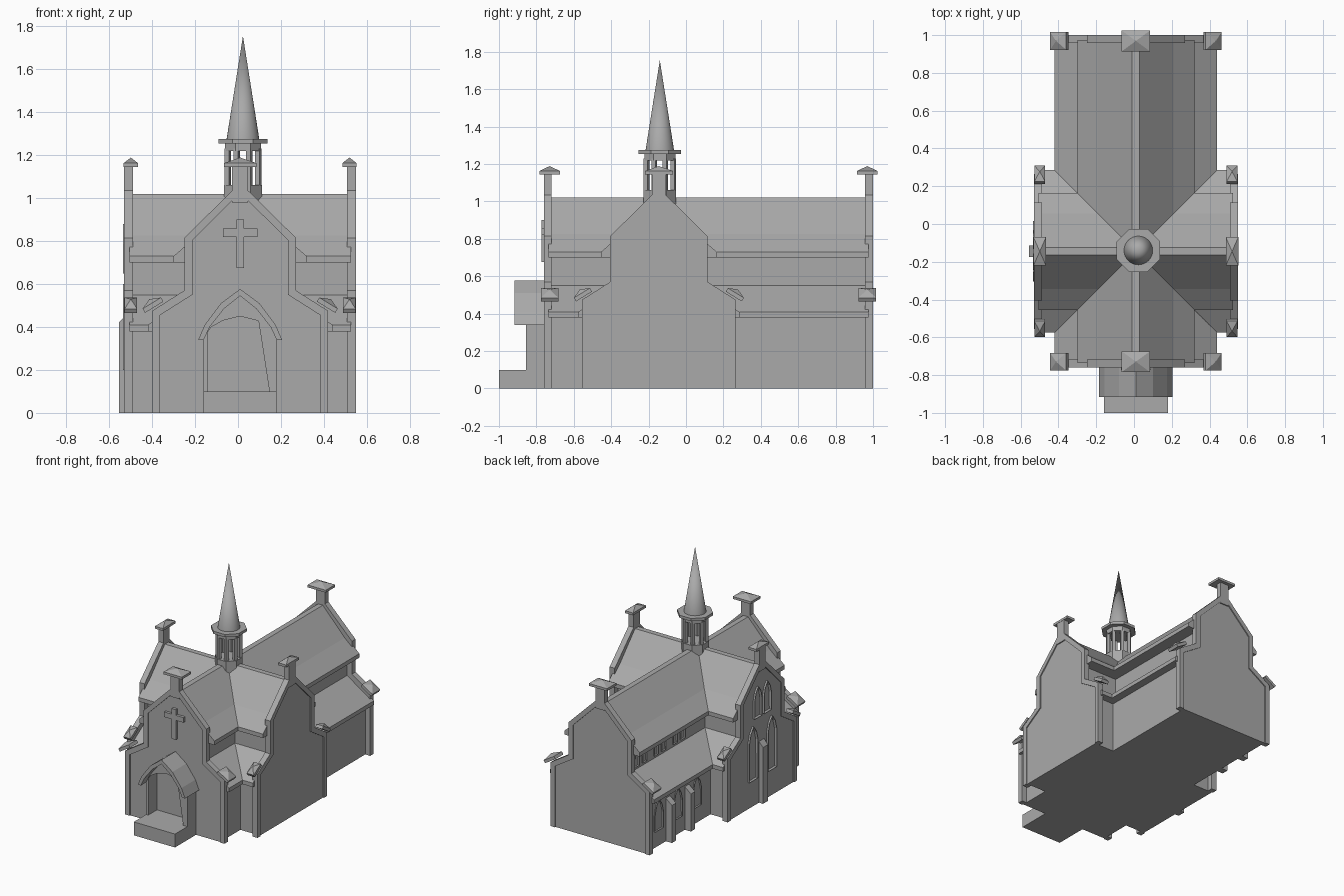
import bpy, bmesh, math
from mathutils import Matrix, Vector

cube = bpy.data.objects.get("Cube")
if cube:
    bpy.data.objects.remove(cube, do_unlink=True)

stone = bpy.data.materials.new("grey stone")
stone.use_nodes = True
GREY = (0.4, 0.4, 0.4, 1)
stone.diffuse_color = GREY
stone.node_tree.nodes["Principled BSDF"].inputs["Base Color"].default_value = GREY

CX, CY = 0.01, -0.145   # nave centre line and transept centre line


def finish(bm, name):
    bmesh.ops.recalc_face_normals(bm, faces=bm.faces[:])
    mesh = bpy.data.meshes.new(name)
    bm.to_mesh(mesh)
    bm.free()
    mesh.materials.append(stone)
    obj = bpy.data.objects.new(name, mesh)
    bpy.context.collection.objects.link(obj)
    return obj


def place(axis, u, t, z):
    return Vector((u, t, z)) if axis == "y" else Vector((t, u, z))


def prism(name, pts, axis, a, b, inset=0):
    """Extrude a (side, height) profile along an axis from a to b."""
    bm = bmesh.new()
    face = bm.faces.new([bm.verts.new(place(axis, u, a, z)) for u, z in pts])
    geo = bmesh.ops.extrude_face_region(bm, geom=[face])["geom"]
    moved = [g for g in geo if isinstance(g, bmesh.types.BMVert)]
    bmesh.ops.translate(bm, verts=moved, vec=place(axis, 0, b - a, 0))
    bmesh.ops.recalc_face_normals(bm, faces=bm.faces[:])
    if inset:
        end = [f for f in bm.faces if all(v in moved for v in f.verts)]
        bmesh.ops.inset_region(bm, faces=end, thickness=inset, depth=-abs(b - a) * 0.8)
    return finish(bm, name)


def mirrored(half, c):
    """Full outline from its right half, listed from the bottom up."""
    left = [(c - u, z) for u, z in reversed(half) if u > 0]
    return [(c + u, z) for u, z in half] + left


def band(outer, inner, c):
    return mirrored(outer, c) + mirrored(inner, c)[::-1]


def box(name, lo, hi):
    rect = [(lo[0], lo[2]), (hi[0], lo[2]), (hi[0], hi[2]), (lo[0], hi[2])]
    return prism(name, rect, "y", lo[1], hi[1])


def cap(name, loc, hx, hy, slab=0.018, peak=0.026, tilt=0, about="Y"):
    """Slab with a low pyramid on top."""
    bm = bmesh.new()
    corners = [(-hx, -hy), (hx, -hy), (hx, hy), (-hx, hy)]
    low = [bm.verts.new((x, y, 0)) for x, y in corners]
    top = [bm.verts.new((x, y, slab)) for x, y in corners]
    tip = bm.verts.new((0, 0, slab + peak))
    bm.faces.new(low)
    for i in range(4):
        j = (i + 1) % 4
        bm.faces.new((low[i], low[j], top[j], top[i]))
        bm.faces.new((top[i], top[j], tip))
    bm.transform(Matrix.Translation(loc) @ Matrix.Rotation(tilt, 4, about))
    return finish(bm, name)


def cone(name, x, y, z0, z1, r0, r1, sides):
    bm = bmesh.new()
    bmesh.ops.create_cone(bm, cap_ends=True, segments=sides, radius1=r0, radius2=r1, depth=z1 - z0)
    bm.transform(Matrix.Translation((x, y, (z0 + z1) / 2)) @ Matrix.Rotation(math.pi / 8, 4, "Z"))
    return finish(bm, name)


# Cross-section shared by nave and transept: walls, aisle roof, clerestory, main roof
body = [(0.37, 0), (0.37, 0.38), (0.43, 0.38), (0.43, 0.41), (0.22, 0.55), (0.22, 0.70),
        (0.31, 0.70), (0.31, 0.73), (0.2, 0.825), (0.02, 1.02)]
outer = [(0.41, 0), (0.41, 0.475), (0.26, 0.57), (0.26, 0.815), (0.037, 1.035)]
inner = [(0.373, 0), (0.373, 0.455), (0.223, 0.55), (0.223, 0.803), (0, 1.025)]

prism("nave", mirrored(body, CX), "y", -0.735, 0.975)
prism("transept", mirrored(body, CY), "x", -0.505, 0.525)

# Gable ends with coping frame, top post and caps
for name, axis, c, end, s in (("front", "y", CX, -0.76, -1), ("back", "y", CX, 1.0, 1),
                              ("right", "x", CY, -0.53, -1), ("left", "x", CY, 0.55, 1)):
    back, mid = end - s * 0.042, end - s * 0.021
    prism(name + "_gable_wall", mirrored(inner, c), axis, back, end - s * 0.008)
    prism(name + "_coping", band(outer, inner, c), axis, back, end)
    post = [(c - 0.037, 0.98), (c + 0.037, 0.98), (c + 0.037, 1.15), (c - 0.037, 1.15)]
    prism(name + "_post", post, axis, back, end)
    along_x = axis == "y"
    wide, deep = 0.075, 0.055 if along_x else 0.033
    size = (wide, deep) if along_x else (deep, wide)
    cap(name + "_post_cap", place(axis, c, mid - s * 0.01, 1.145), *size)
    for k in (-1, 1):
        deep = 0.047 if along_x else 0.029
        size = (0.05, deep) if along_x else (deep, 0.05)
        cap(name + "_shoulder_cap", place(axis, c + k * 0.4, mid - s * 0.01, 0.492), *size,
            slab=0.022, peak=0.022, tilt=k * 0.55 * (1 if along_x else -1),
            about="Y" if along_x else "X")

# Entrance porch
hood_out = [(0.195, 0.34), (0.165, 0.41), (0.09, 0.51), (0, 0.577)]
hood_in = [(0.17, 0.34), (0.142, 0.40), (0.075, 0.485), (0, 0.545)]
prism("porch_hood", band(hood_out, hood_in, CX), "y", -0.917, -0.74)
jamb_out = [(0.17, 0), (0.17, 0.345), (0.143, 0.405), (0.076, 0.49), (0, 0.55)]
jamb_in = [(0.152, 0), (0.152, 0.39), (0.08, 0.43), (0, 0.45)]
prism("porch_portal", band(jamb_out, jamb_in, CX), "y", -0.855, -0.74)
box("porch_step", (CX - 0.17, -1.0, 0), (CX + 0.17, -0.74, 0.1))

# Cross on the front gable
cross = [(0.018, 0.675), (0.018, 0.82), (0.08, 0.82), (0.08, 0.858), (0.018, 0.858), (0.018, 0.9)]
prism("front_cross", mirrored(cross, CX), "y", -0.75, -0.772)

# Bell turret and spire
TX, TY = 0.023, -0.14
cone("turret_base", TX, TY, 0.94, 1.06, 0.095, 0.095, 8)
cone("turret_slab", TX, TY, 1.255, 1.275, 0.124, 0.124, 8)
cone("turret_ring", TX, TY, 1.22, 1.255, 0.09, 0.09, 8)
for i in range(8):
    a = math.pi / 8 + i * math.pi / 4
    cone("turret_column", TX + 0.077 * math.cos(a), TY + 0.077 * math.sin(a),
         1.05, 1.23, 0.016, 0.016, 4)
spire = cone("spire", TX, TY, 1.275, 1.755, 0.076, 0, 32)
bpy.context.view_layer.objects.active = spire
spire.select_set(True)
bpy.ops.object.shade_smooth_by_angle()


# Windows and buttresses on the right side
def lancet(name, y, z0, z1, w, x, depth=0.02):
    h = w / 2
    arch = [(h, z0), (h, z1 - w * 1.1), (h * 0.65, z1 - w * 0.45), (0, z1)]
    prism(name, mirrored(arch, y), "x", x + 0.012, x + 0.012 - depth, inset=0.012)


def buttress(name, y, h, x_in, x_out, w=0.03):
    side = [(x_in, 0), (x_out, 0), (x_out, h), (x_in, h + 0.05)]
    prism(name, side, "y", y - w, y + w)


for k in (-1, 1):
    lancet("transept_lower_window", CY + k * 0.11, 0.2, 0.6, 0.1, -0.522, 0.026)
    lancet("transept_upper_window", CY + k * 0.055, 0.65, 0.88, 0.085, -0.522, 0.026)
buttress("transept_buttress", CY, 0.42, -0.51, -0.555)

for y in (0.84, 0.615, 0.39):
    lancet("aisle_window", y, 0.12, 0.35, 0.1, -0.36)
    for k in (-1, 1):
        lancet("clerestory_window", y + k * 0.045, 0.57, 0.69, 0.05, -0.21)
for y in (0.727, 0.503):
    buttress("aisle_buttress", y, 0.28, -0.35, -0.41, 0.025)
